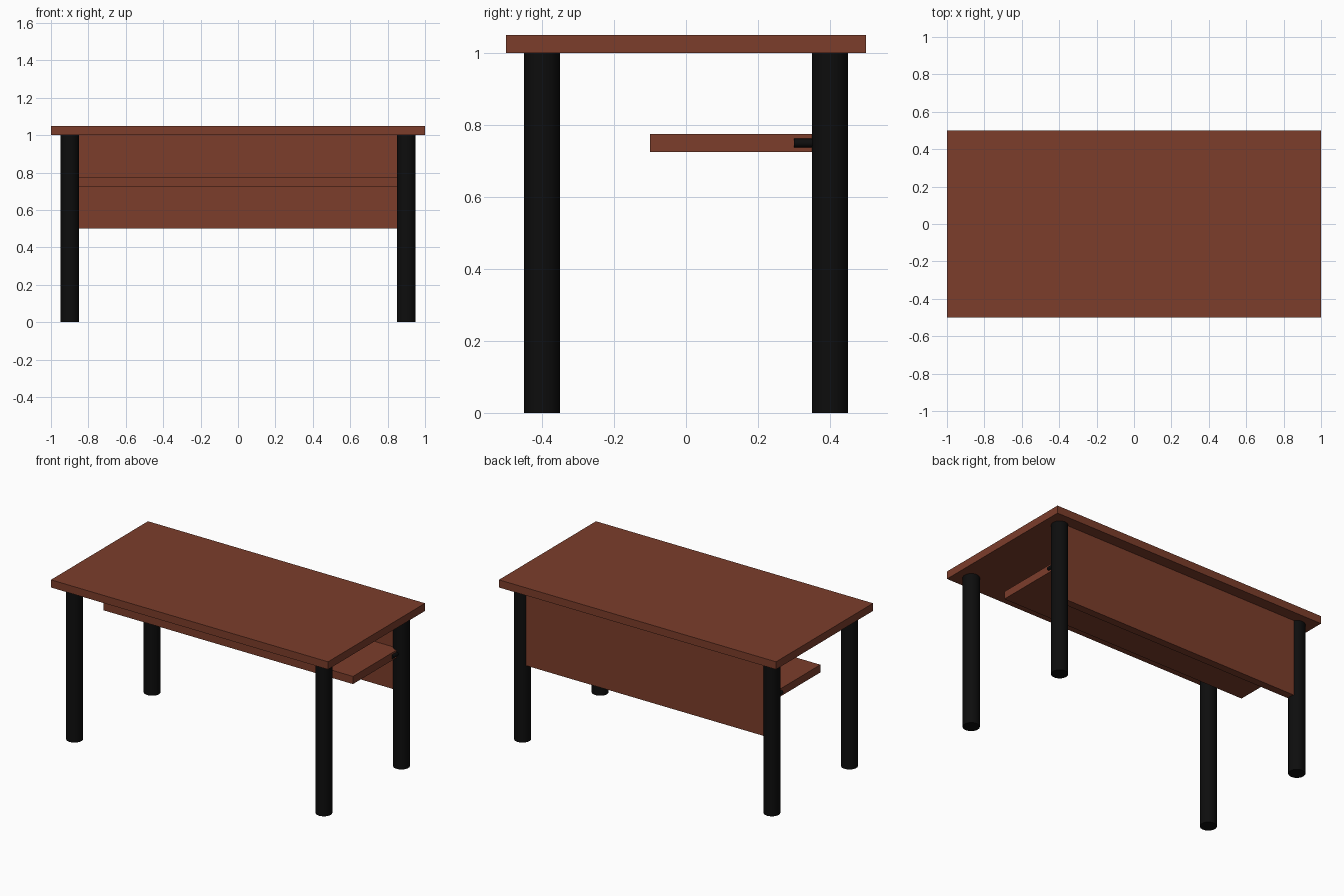
import bpy
from math import radians

if "Cube" in bpy.data.objects:
    bpy.data.objects.remove(bpy.data.objects["Cube"])


def material(name, rgb):
    m = bpy.data.materials.new(name)
    m.diffuse_color = (*rgb, 1)
    m.use_nodes = True
    m.node_tree.nodes["Principled BSDF"].inputs["Base Color"].default_value = m.diffuse_color
    return m


wood = material("wood", (0.2, 0.047, 0.024))
black = material("black_metal", (0.004, 0.004, 0.004))


def board(name, size, centre):
    bpy.ops.mesh.primitive_cube_add(size=1, location=centre)
    o = bpy.context.object
    o.name = name
    o.scale = size
    bpy.ops.object.transform_apply(location=False, rotation=False, scale=True)
    o.data.materials.append(wood)


def rod(name, radius, length, centre, rotation=(0, 0, 0)):
    bpy.ops.mesh.primitive_cylinder_add(vertices=32, radius=radius, depth=length,
                                        location=centre, rotation=rotation)
    o = bpy.context.object
    o.name = name
    bpy.ops.object.shade_smooth_by_angle(angle=radians(30))
    o.data.materials.append(black)


# Table top, rear modesty panel and under-desk shelf
board("table_top", (2, 1, 0.05), (0, 0, 1.025))
board("back_panel", (1.8, 0.05, 0.5), (0, 0.4, 0.75))
board("shelf", (1.8, 0.5, 0.05), (0, 0.15, 0.75))

for side, sx in (("left", -1), ("right", 1)):
    # Round legs
    for end, sy in (("front", -1), ("back", 1)):
        rod(f"{end}_{side}_leg", 0.05, 1, (0.9 * sx, 0.4 * sy, 0.5))
    # Short pins joining the shelf to the back legs
    rod(f"{side}_shelf_pin", 0.0125, 0.1, (0.9 * sx, 0.35, 0.75), (radians(90), 0, 0))
